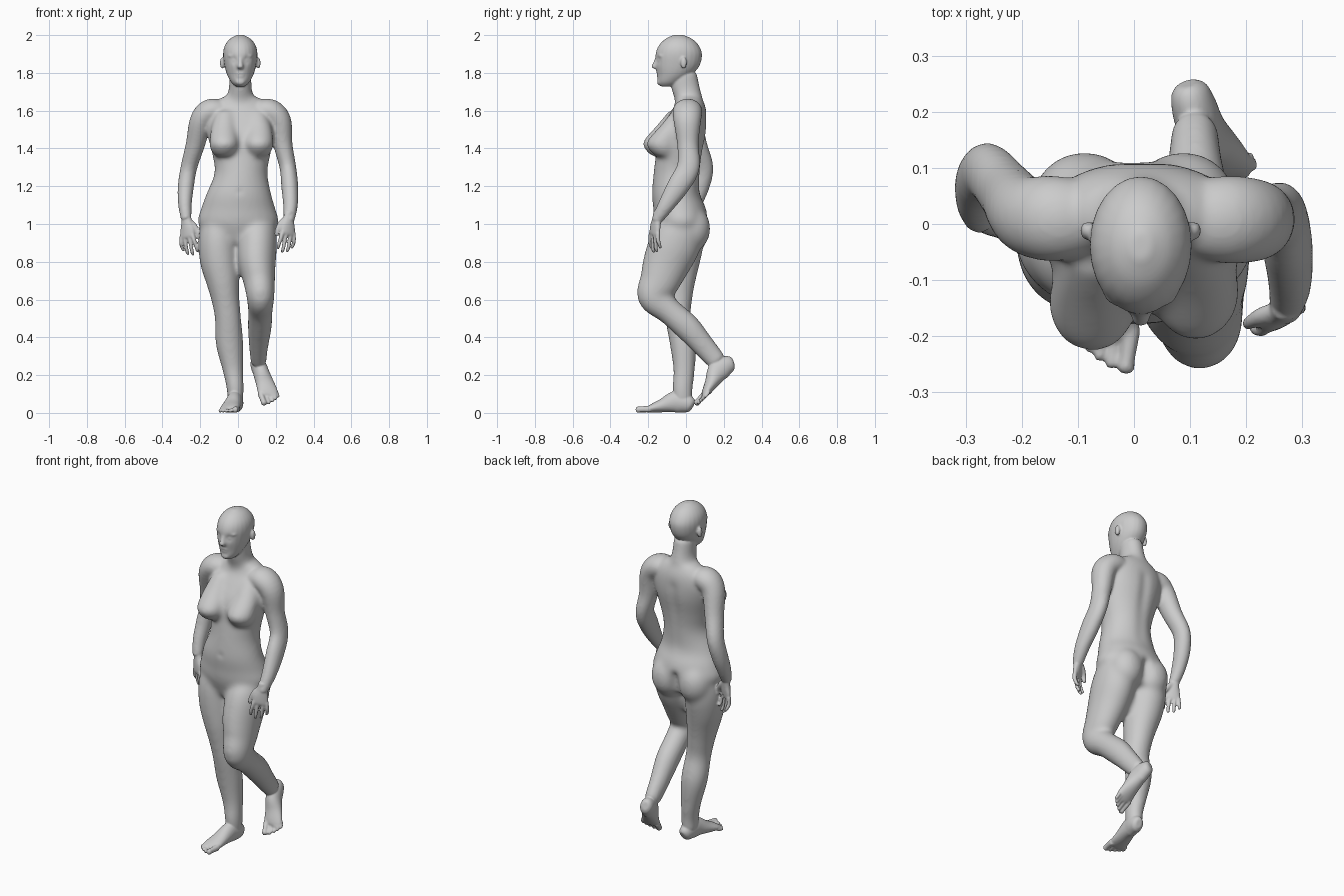
import bpy, bmesh, math
from mathutils import Vector, Matrix


def catmull(p0, p1, p2, p3, t):
    return [0.5 * (2*b + (c-a)*t + (2*a-5*b+4*c-d)*t*t + (3*b-a-3*c+d)*t**3)
            for a, b, c, d in zip(p0, p1, p2, p3)]


def loft(bm, rings, mat=None, level=False, steps=5, sides=24):
    """Skin ellipses (x, y, z, half width, half depth) along a smooth path."""
    n = len(rings)
    pts = []
    for i in range(n - 1):
        q = [rings[max(0, min(n - 1, i + k))] for k in (-1, 0, 1, 2)]
        pts += [catmull(*q, s / steps) for s in range(steps)]
    pts.append(rings[-1])
    loops = []
    for i, p in enumerate(pts):
        a, b = pts[max(i - 1, 0)], pts[min(i + 1, len(pts) - 1)]
        t = Vector((0, 0, 1)) if level else (Vector(b[:3]) - Vector(a[:3])).normalized()
        depth = Vector((0, 1, 0))
        depth = (depth - t * depth.dot(t)).normalized()
        side = depth.cross(t)
        loop = []
        for k in range(sides):
            ang = 2 * math.pi * k / sides
            co = Vector(p[:3]) + side * p[3] * math.cos(ang) + depth * p[4] * math.sin(ang)
            loop.append(bm.verts.new(mat @ co if mat else co))
        loops.append(loop)
    for u, v in zip(loops, loops[1:]):
        for k in range(sides):
            j = (k + 1) % sides
            bm.faces.new((u[k], u[j], v[j], v[k]))
    bm.faces.new(loops[0][::-1])
    bm.faces.new(loops[-1])


def ball(bm, centre, size):
    bmesh.ops.create_uvsphere(bm, u_segments=24, v_segments=16, radius=1,
                              matrix=Matrix.Translation(centre) @ Matrix.Diagonal((*size, 1)))


def fuse(bm, name, voxel, smooth, dents=()):
    """Fuse the overlapping volumes, relax them, then press in small details."""
    bmesh.ops.recalc_face_normals(bm, faces=bm.faces)
    mesh = bpy.data.meshes.new(name)
    bm.to_mesh(mesh)
    bm.free()
    ob = bpy.data.objects.new(name, mesh)
    bpy.context.collection.objects.link(ob)
    m = ob.modifiers.new("fuse", 'REMESH')
    m.mode, m.voxel_size = 'VOXEL', voxel
    m = ob.modifiers.new("relax", 'SMOOTH')
    m.factor, m.iterations = 0.5, smooth
    dg = bpy.context.evaluated_depsgraph_get()
    baked = bpy.data.meshes.new_from_object(ob.evaluated_get(dg))
    bpy.data.objects.remove(ob)
    for x, y, z, r, push in dents:
        c = Vector((x, y, z))
        for v in baked.vertices:
            d = (v.co - c).length_squared / (r * r)
            if d < 6:
                v.co.y += push * math.exp(-d)
    return baked


def frame(origin, forward, up, s):
    z = Vector(forward).normalized()
    y = Vector(up)
    y = (y - z * y.dot(z)).normalized()
    m = Matrix((y.cross(z) * s, y, z)).transposed().to_4x4()
    m.translation = origin
    return m


# Torso and neck
torso = bmesh.new()
loft(torso, [(0, -.03, .9, .14, .1), (.001, -.025, 1.0, .213, .14), (.001, -.033, 1.08, .198, .14),
             (.004, -.053, 1.16, .172, .128), (.016, -.048, 1.27, .141, .124), (.018, -.036, 1.37, .155, .124),
             (.016, -.018, 1.48, .182, .127), (.013, .005, 1.56, .185, .107), (.012, .02, 1.62, .16, .084),
             (.011, .018, 1.67, .105, .066)], level=True)
loft(torso, [(.01, .022, 1.58, .1, .075), (.011, .014, 1.66, .078, .075), (.012, .0, 1.71, .062, .078),
             (.012, -.008, 1.75, .06, .077), (.012, -.012, 1.81, .059, .07)], level=True)
ball(torso, (0, -.03, .93), (.08, .09, .06))
ball(torso, (.005, -.045, .84), (.035, .06, .1))

# Breasts and buttocks
for x, y in ((-.074, -.006), (.11, .014)):
    loft(torso, [(x * .9, y - .045, 1.6, .045, .04), (x, y - .083, 1.52, .066, .068),
                 (x, y - .132, 1.44, .078, .088), (x, y - .134, 1.4, .075, .081),
                 (x, y - .12, 1.36, .052, .058)], level=True)
for x in (-.088, .088):
    ball(torso, (x, .03, .975), (.098, .1, .12))

# Legs: the standing one, then the bent one
loft(torso, [(-.085, -.02, 1.06, .07, .08), (-.1, -.025, .98, .098, .115), (-.105, -.03, .9, .106, .124),
             (-.098, -.04, .8, .103, .114), (-.081, -.047, .7, .089, .098), (-.066, -.047, .6, .075, .081),
             (-.053, -.042, .5, .07, .069), (-.045, -.016, .37, .074, .071), (-.027, -.01, .23, .056, .058),
             (-.015, -.018, .13, .046, .055), (-.015, -.015, .05, .043, .05)])
loft(torso, [(.085, .0, 1.06, .07, .08), (.1, -.025, .98, .1, .118), (.1, -.057, .9, .107, .137),
             (.1, -.10, .8, .101, .128), (.112, -.138, .7, .085, .109), (.119, -.17, .615, .074, .088),
             (.118, -.09, .54, .066, .071), (.115, .005, .455, .064, .072), (.11, .08, .37, .054, .063),
             (.108, .138, .303, .046, .057), (.11, .172, .262, .043, .052)])
dents = [(.012, .1, 1.18 + .025 * i, .03, -.005) for i in range(16)]
dents += [(0, .11, .88 + .02 * i, .022, -.016) for i in range(8)]
dents += [(.008, -.18, 1.17, .014, .006)]
torso = fuse(torso, "torso", .01, 18, dents)

# Arms: the forward one, then the one swung back
body = bmesh.new()
body.from_mesh(torso)
loft(body, [(.09, .012, 1.593, .055, .065), (.165, .008, 1.597, .066, .079), (.219, .007, 1.545, .063, .073),
            (.238, .01, 1.42, .051, .057), (.264, .012, 1.30, .044, .061), (.274, -.042, 1.2, .045, .059),
            (.278, -.105, 1.1, .039, .044), (.271, -.148, 1.03, .031, .031), (.269, -.155, 1.01, .027, .026)])
loft(body, [(-.07, .012, 1.593, .055, .065), (-.145, .01, 1.597, .066, .077), (-.195, .018, 1.545, .061, .069),
            (-.226, .055, 1.42, .051, .057), (-.26, .092, 1.30, .044, .053), (-.276, .076, 1.2, .043, .049),
            (-.281, .042, 1.11, .037, .042), (-.276, .014, 1.04, .03, .031), (-.274, .008, 1.02, .027, .026)])
body = fuse(body, "body", .008, 9)

# Head with jaw, nose, lips and ears
head = bmesh.new()
X = .012
loft(head, [(X, -.095, 1.728, .024, .04), (X, -.085, 1.75, .048, .064), (X, -.06, 1.79, .07, .092),
            (X, -.044, 1.84, .084, .117), (X, -.038, 1.9, .091, .123), (X, -.038, 1.945, .082, .106),
            (X, -.038, 1.98, .055, .071), (X, -.04, 2.001, .018, .024)], level=True)
loft(head, [(X, -.15, 1.885, .011, .012), (X, -.16, 1.855, .013, .014), (X, -.167, 1.832, .017, .017),
            (X, -.153, 1.82, .013, .012)], level=True)
ball(head, (X, -.138, 1.752), (.026, .016, .018))
ball(head, (X, -.143, 1.796), (.027, .015, .008))
ball(head, (X, -.141, 1.784), (.023, .015, .008))
for s in (-1, 1):
    ball(head, (X + s * .096, -.012, 1.852), (.012, .017, .032))
    ball(head, (X + s * .04, -.118, 1.89), (.028, .03, .009))
face = []
for s in (-1, 1):
    face += [(X + s * .034, -.15, 1.868, .018, .01), (X + s * .034, -.14, 1.866, .01, -.006)]
face += [(X + .008 * i, -.158, 1.79, .006, .003) for i in range(-3, 4)]
parts = [body, fuse(head, "head", .005, 5, face)]


# Hands: local z runs to the fingertips, x to the thumb, y to the back of the hand
def hand(name, mat):
    bm = bmesh.new()
    loft(bm, [(0, 0, -.03, .026, .024), (.002, 0, .01, .031, .022), (.004, 0, .05, .042, .02),
              (0, 0, .085, .043, .016), (0, 0, .098, .037, .011)], mat)
    for x, tip in ((.034, .17), (.012, .186), (-.012, .18), (-.034, .157)):
        loft(bm, [(x, 0, .08, .011, .0125), (x * 1.2, -.003, .115, .0105, .012),
                  (x * 1.3, -.013, tip - .022, .01, .0105), (x * 1.25, -.024, tip - .003, .0085, .0085),
                  (x * 1.25, -.027, tip + .003, .005, .005)], mat, sides=12)
    loft(bm, [(.012, -.006, .005, .016, .016), (.036, -.014, .035, .018, .017), (.054, -.02, .07, .013, .013),
              (.058, -.023, .1, .01, .01), (.057, -.024, .108, .004, .004)], mat, sides=12)
    parts.append(fuse(bm, name, .004, 1))


hand("forward_hand", frame((.27, -.152, 1.035), (-.06, -.17, -1), (.5, -.85, 0), -1))
hand("rear_hand", frame((-.274, .013, 1.02), (.06, -.12, -1), (-.5, -.85, 0), 1))


# Feet: local z runs to the toes, x to the little toe, y up from the sole
def foot(name, mat):
    bm = bmesh.new()
    loft(bm, [(0, .036, -.056, .018, .025), (0, .042, -.043, .033, .041), (0, .053, -.01, .04, .053),
              (0, .059, .025, .041, .059), (0, .054, .06, .043, .052), (.003, .038, .11, .048, .036),
              (.004, .025, .16, .053, .024), (.002, .018, .185, .05, .016), (0, .016, .192, .042, .01)], mat)
    for x, tip, r in ((-.036, .244, .016), (-.009, .24, .0105), (.014, .23, .01),
                      (.034, .218, .0095), (.052, .204, .009)):
        loft(bm, [(x, r + .005, .165, r, r * 1.2), (x, r + .003, tip - .025, r * .9, r),
                  (x, r + .001, tip - .008, r, r * 1.1), (x, r, tip + .002, r * .5, r * .5)], mat, sides=12)
    parts.append(fuse(bm, name, .004, 2))


foot("standing_foot", frame((-.013, -.018, 0), (-.16, -1, 0), (0, 0, 1), -1))
foot("lifted_foot", frame((.11, .237, .204), (.27, -.7, -.68), (0, -1, 1.02), 1))

# Join everything into one continuous skin
whole = bmesh.new()
for p in parts:
    whole.from_mesh(p)
skin = fuse(whole, "figure", .0048, 3)
skin.polygons.foreach_set("use_smooth", [True] * len(skin.polygons))
bpy.context.collection.objects.link(bpy.data.objects.new("walking_figure", skin))
